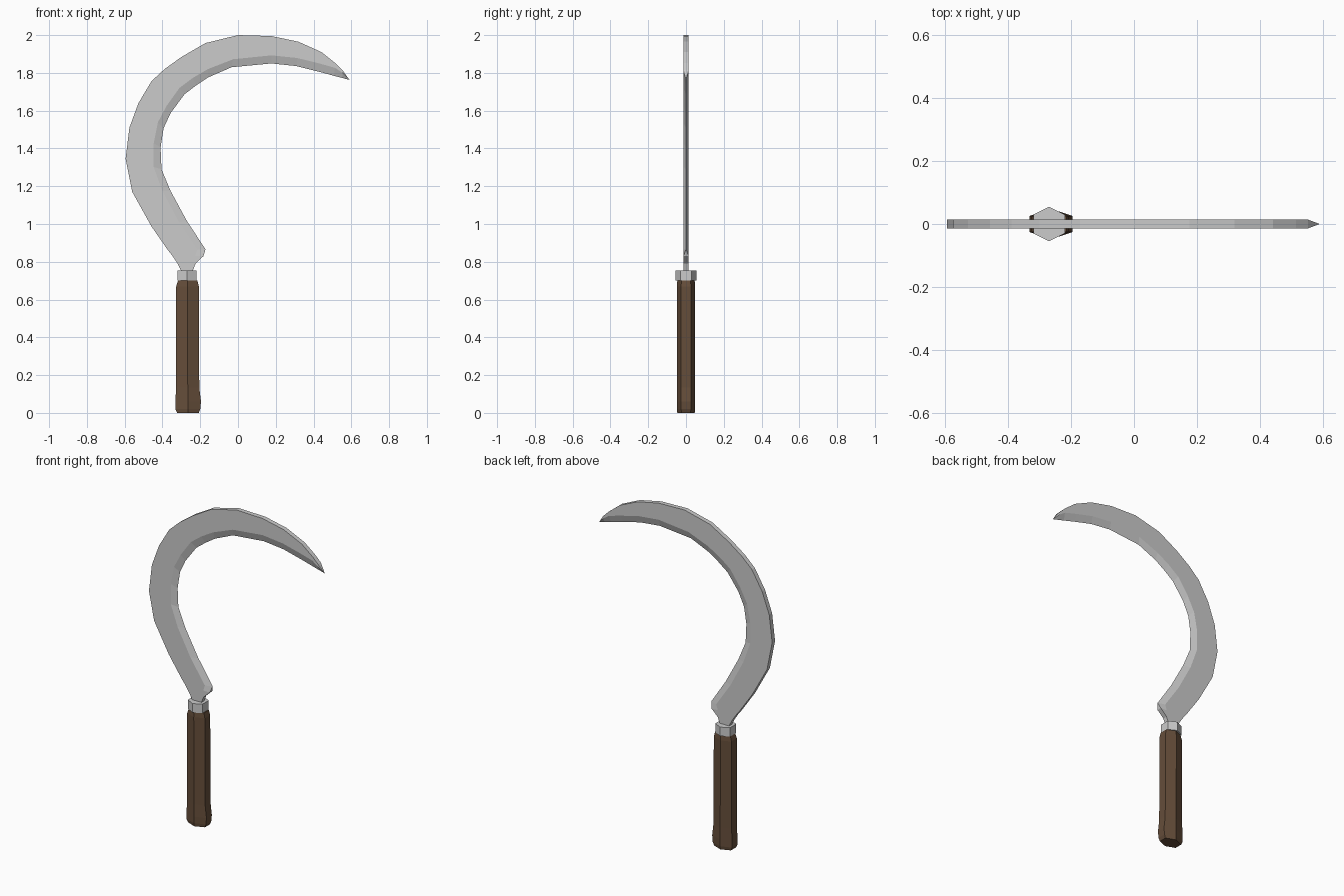
import bpy, bmesh
from mathutils import Vector

if "Cube" in bpy.data.objects:
    bpy.data.objects.remove(bpy.data.objects["Cube"])


def mesh_from_rings(name, rings, colour=None):
    """Skin a list of equal-size vertex rings and cap both ends."""
    bm = bmesh.new()
    vr = [[bm.verts.new(p) for p in ring] for ring in rings]
    n = len(vr[0])
    for a, b in zip(vr, vr[1:]):
        for i in range(n):
            j = (i + 1) % n
            bm.faces.new((a[i], a[j], b[j], b[i]))
    bm.faces.new(vr[0][::-1])
    bm.faces.new(vr[-1])
    bmesh.ops.remove_doubles(bm, verts=bm.verts, dist=0.0005)
    bmesh.ops.recalc_face_normals(bm, faces=bm.faces)
    me = bpy.data.meshes.new(name)
    bm.to_mesh(me)
    bm.free()
    ob = bpy.data.objects.new(name, me)
    bpy.context.collection.objects.link(ob)
    if colour:
        mat = bpy.data.materials.new(name + "_colour")
        mat.diffuse_color = colour
        mat.use_nodes = True
        mat.node_tree.nodes["Principled BSDF"].inputs["Base Color"].default_value = mat.diffuse_color
        me.materials.append(mat)
    return ob


def hex_ring(x0, x1, y_point, y_side, z):
    """Six-sided section with its points facing front and back."""
    xm = (x0 + x1) / 2
    return [(xm, -y_point, z), (x1, -y_side, z), (x1, y_side, z),
            (xm, y_point, z), (x0, y_side, z), (x0, -y_side, z)]


# Wooden handle, flared at the butt
mesh_from_rings("handle", [
    hex_ring(-.322, -.208, .046, .024, 0),
    hex_ring(-.332, -.200, .048, .026, .02),
    hex_ring(-.332, -.196, .048, .026, .06),
    hex_ring(-.327, -.205, .048, .026, .135),
    hex_ring(-.327, -.207, .048, .026, .67),
    hex_ring(-.318, -.215, .046, .024, .70),
], (.13, .075, .042, 1))

# Metal ferrule
mesh_from_rings("ferrule", [hex_ring(-.32, -.22, .055, .03, z) for z in (.70, .755)])

# Curved blade: spine x, z and cutting edge x, z at each station
T = .014
stations = [
    (-.30, .75, -.24, .75), (-.32, .79, -.225, .79), (-.35, .835, -.183, .83),
    (-.37, .86, -.172, .866), (-.46, .99, -.27, 1.015), (-.56, 1.17, -.357, 1.175),
    (-.595, 1.345, -.405, 1.29), (-.575, 1.51, -.41, 1.405), (-.527, 1.64, -.394, 1.507),
    (-.458, 1.756, -.357, 1.587), (-.389, 1.82, -.283, 1.687), (-.30, 1.884, -.22, 1.735),
    (-.172, 1.958, -.156, 1.777), (0, 2.0, -.034, 1.83), (.177, 1.995, .177, 1.85),
    (.32, 1.965, .31, 1.836), (.442, 1.91, .43, 1.806), (.515, 1.852, .51, 1.784),
    (.553, 1.815, .552, 1.773), (.59, 1.763, .59, 1.763),
]
rings = []
for k, (ox, oz, ix, iz) in enumerate(stations):
    spine, edge = Vector((ox, 0, oz)), Vector((ix, 0, iz))
    w = (spine - edge).length
    bevel = edge + (spine - edge) * (min(.043, w * .65) / w if w else 0)
    t = T if w else 0
    e = t if k < 3 else 0
    y = Vector((0, 1, 0))
    rings.append([spine - y * t, bevel - y * t, edge - y * e,
                  edge + y * e, bevel + y * t, spine + y * t])
mesh_from_rings("blade", rings)
